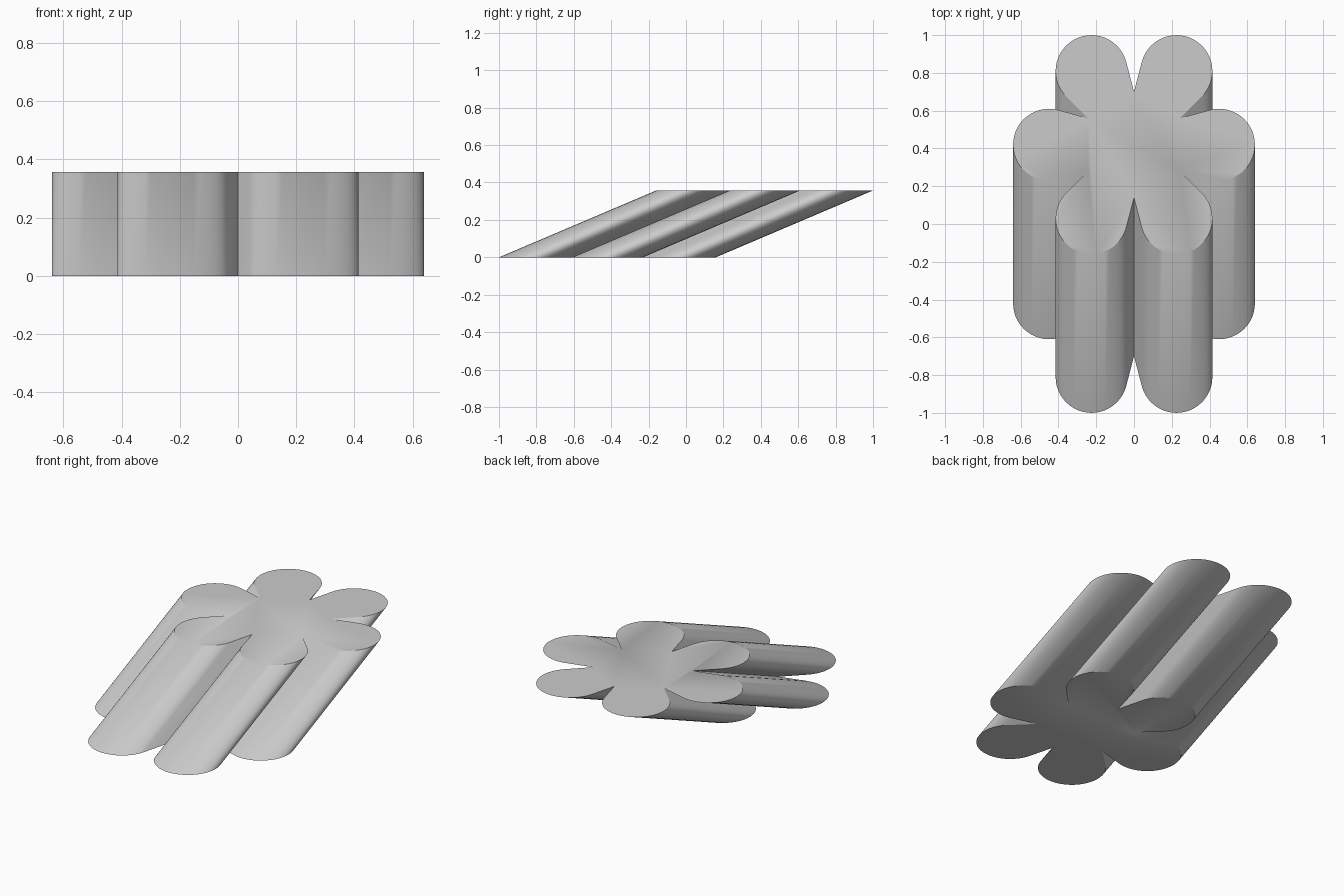
import bpy, bmesh
from math import radians, cos, sin
from mathutils import Vector, Matrix

if "Cube" in bpy.data.objects:
    bpy.data.objects.remove(bpy.data.objects["Cube"], do_unlink=True)

PETALS = 6
HEIGHT = 0.357
LEAN = 0.84             # shift along y from bottom to top
NOTCH = 0.28            # radius of the notches between petals
REACH, ROUND = 0.45, 0.19   # petal tip centre and radius
SWEEP, STEPS = 105, 28

# Plain grey material
grey = bpy.data.materials.new("grey")
grey.use_nodes = True
colour = (0.6, 0.6, 0.6, 1)
grey.diffuse_color = colour
grey.node_tree.nodes["Principled BSDF"].inputs["Base Color"].default_value = colour


def flower_outline():
    """Notch, then a rounded petal tip, repeated around the centre."""
    half = radians(180 / PETALS)
    petal = [Vector((NOTCH * cos(half), -NOTCH * sin(half), 0))]
    for i in range(STEPS + 1):
        a = radians(SWEEP * (2 * i / STEPS - 1))
        petal.append(Vector((REACH + ROUND * cos(a), ROUND * sin(a), 0)))
    return [Matrix.Rotation(2 * half * k, 3, 'Z') @ p
            for k in range(PETALS) for p in petal]


# Leaning flower prism: bottom profile extruded along a slanted direction
bm = bmesh.new()
base = bm.faces.new([bm.verts.new(p - Vector((0, LEAN / 2, 0)))
                     for p in flower_outline()])
result = bmesh.ops.extrude_face_region(bm, geom=[base], use_keep_orig=True)
top = [v for v in result["geom"] if isinstance(v, bmesh.types.BMVert)]
bmesh.ops.translate(bm, verts=top, vec=(0, LEAN, HEIGHT))
bmesh.ops.recalc_face_normals(bm, faces=bm.faces)

mesh = bpy.data.meshes.new("leaning_flower_prism")
bm.to_mesh(mesh)
bm.free()
mesh.materials.append(grey)
prism = bpy.data.objects.new("leaning_flower_prism", mesh)
bpy.context.collection.objects.link(prism)

# Smooth petals with crisp rims and notches
bpy.ops.object.select_all(action='DESELECT')
prism.select_set(True)
bpy.context.view_layer.objects.active = prism
bpy.ops.object.shade_smooth_by_angle(angle=radians(25))
